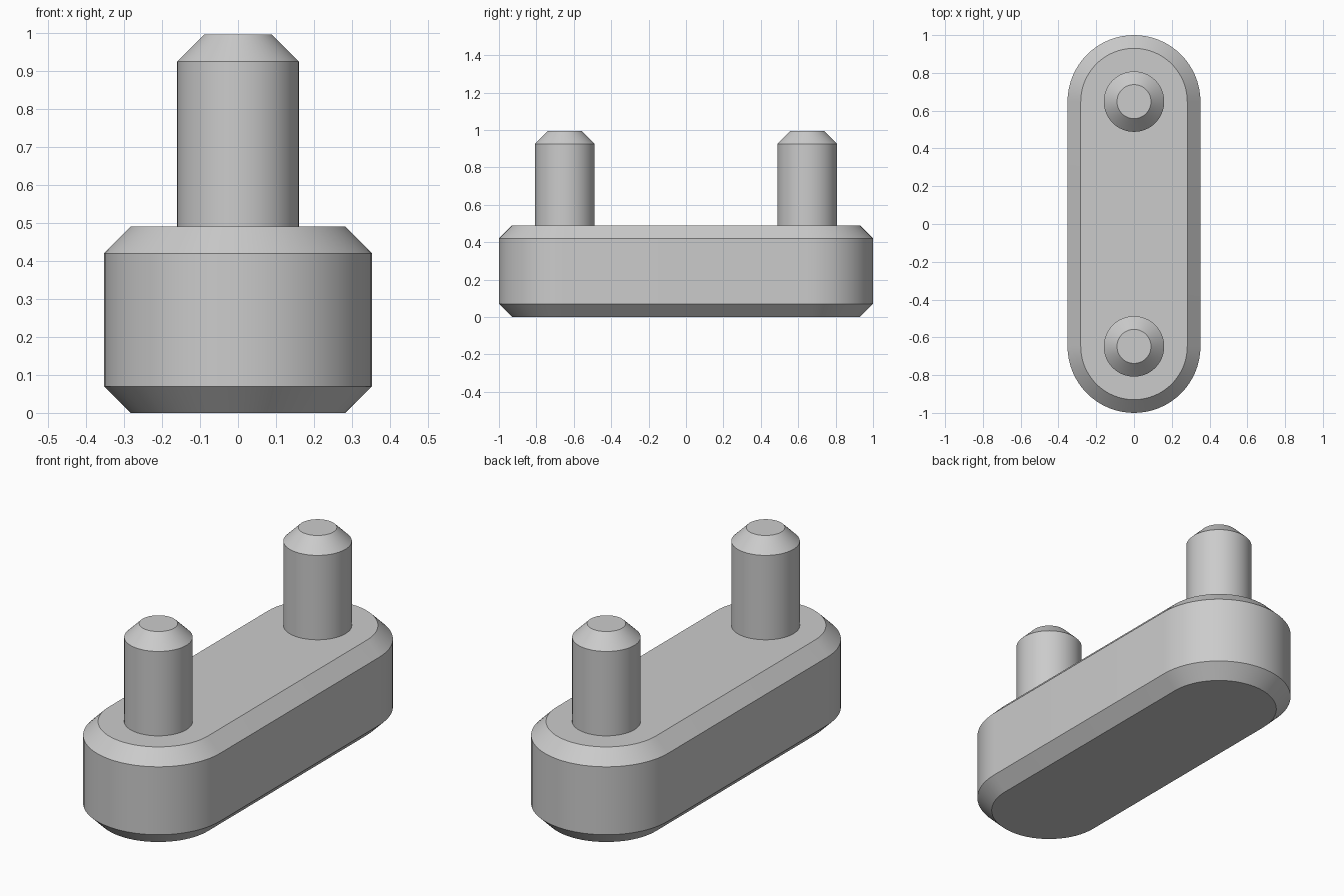
import bpy, bmesh, math

if "Cube" in bpy.data.objects:
    bpy.data.objects.remove(bpy.data.objects["Cube"])

HALF = 0.648      # distance from centre to each pin axis
SEGS = 32         # segments per half circle

grey = bpy.data.materials.new("plain_grey")
grey.diffuse_color = (0.6, 0.6, 0.6, 1)
grey.use_nodes = True
grey.node_tree.nodes["Principled BSDF"].inputs["Base Color"].default_value = grey.diffuse_color


def outline(radius, centre, spread):
    """Round outline about y = centre; spread pulls its halves apart into a slot."""
    pts = []
    for side, start in ((1, 0), (-1, math.pi)):
        # a plain circle shares the points where its halves meet
        for i in range(SEGS + (1 if spread else 0)):
            a = start + math.pi * i / SEGS
            pts.append((radius * math.cos(a),
                        centre + side * spread + radius * math.sin(a)))
    return pts


def stack(name, levels, centre=0.0, spread=0.0):
    """Loft outlines through (radius, z) levels and cap both ends."""
    bm = bmesh.new()
    rings = [[bm.verts.new((x, y, z)) for x, y in outline(r, centre, spread)]
             for r, z in levels]
    n = len(rings[0])
    for low, high in zip(rings, rings[1:]):
        for i in range(n):
            j = (i + 1) % n
            bm.faces.new((low[i], low[j], high[j], high[i]))
    bm.faces.new(rings[0][::-1])
    bm.faces.new(rings[-1])
    mesh = bpy.data.meshes.new(name)
    bm.to_mesh(mesh)
    bm.free()
    mesh.materials.append(grey)
    obj = bpy.data.objects.new(name, mesh)
    bpy.context.collection.objects.link(obj)
    # smooth round walls, crisp chamfer edges
    bpy.ops.object.select_all(action='DESELECT')
    obj.select_set(True)
    bpy.context.view_layer.objects.active = obj
    bpy.ops.object.shade_smooth_by_angle(angle=math.radians(30))


# slot-shaped base, chamfered top and bottom
stack("base", [(0.282, 0), (0.352, 0.07), (0.352, 0.42), (0.282, 0.49)], spread=HALF)

# two upright pins with chamfered tips
for name, y in (("front_pin", -HALF), ("back_pin", HALF)):
    stack(name, [(0.16, 0.47), (0.16, 0.925), (0.09, 0.995)], centre=y)
